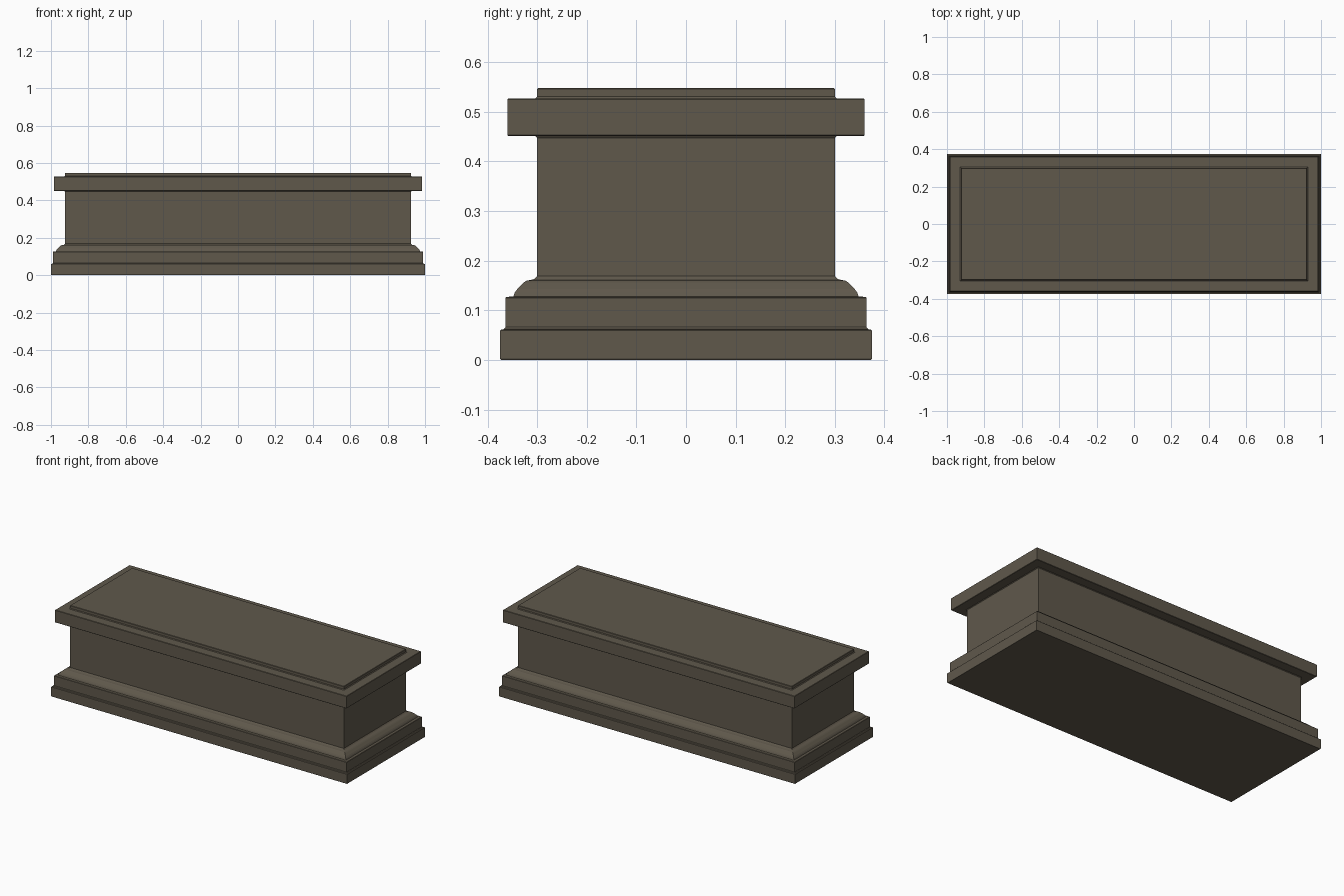
import bpy, bmesh

if "Cube" in bpy.data.objects:
    bpy.data.objects.remove(bpy.data.objects["Cube"])

stone = bpy.data.materials.new("dark_stone")
stone.diffuse_color = (0.115, 0.098, 0.071, 1)
stone.use_nodes = True
stone.node_tree.nodes["Principled BSDF"].inputs["Base Color"].default_value = stone.diffuse_color
EXTRA = 0.625  # length beyond depth, on each side


def band(name, profile, bottom=False, top=False):
    """Sweep a (half depth, height) profile around a rectangle."""
    bm = bmesh.new()
    rings = []
    for d, z in profile:
        w = d + EXTRA
        rings.append([bm.verts.new((sx * w, sy * d, z))
                      for sx, sy in ((-1, -1), (1, -1), (1, 1), (-1, 1))])
    for a, b in zip(rings, rings[1:]):
        for i in range(4):
            j = (i + 1) % 4
            bm.faces.new((a[i], a[j], b[j], b[i]))
    if bottom:
        bm.faces.new(rings[0][::-1])
    if top:
        bm.faces.new(rings[-1])
    me = bpy.data.meshes.new(name)
    bm.to_mesh(me)
    bm.free()
    me.materials.append(stone)
    ob = bpy.data.objects.new(name, me)
    bpy.context.collection.objects.link(ob)
    return ob


# Bottom plinth with eased edges
band("plinth", [(0.373, 0), (0.375, 0.003), (0.375, 0.059), (0.373, 0.061),
                (0.367, 0.062), (0.364, 0.066)], bottom=True)
# Second step
band("base_step", [(0.364, 0.066), (0.364, 0.125), (0.362, 0.127), (0.348, 0.128)])
# Curved moulding running up to the body
band("base_moulding", [(0.348, 0.128), (0.345, 0.136), (0.340, 0.143), (0.327, 0.156),
                       (0.321, 0.160), (0.314, 0.161), (0.306, 0.163), (0.300, 0.169)])
# Plain body
band("body", [(0.300, 0.169), (0.300, 0.447), (0.303, 0.451)])
# Overhanging cap
band("cap", [(0.303, 0.451), (0.358, 0.451), (0.360, 0.453), (0.360, 0.525),
             (0.358, 0.527), (0.304, 0.527), (0.300, 0.531)])
# Raised top panel
band("top_panel", [(0.300, 0.531), (0.300, 0.546), (0.298, 0.548)], top=True)
